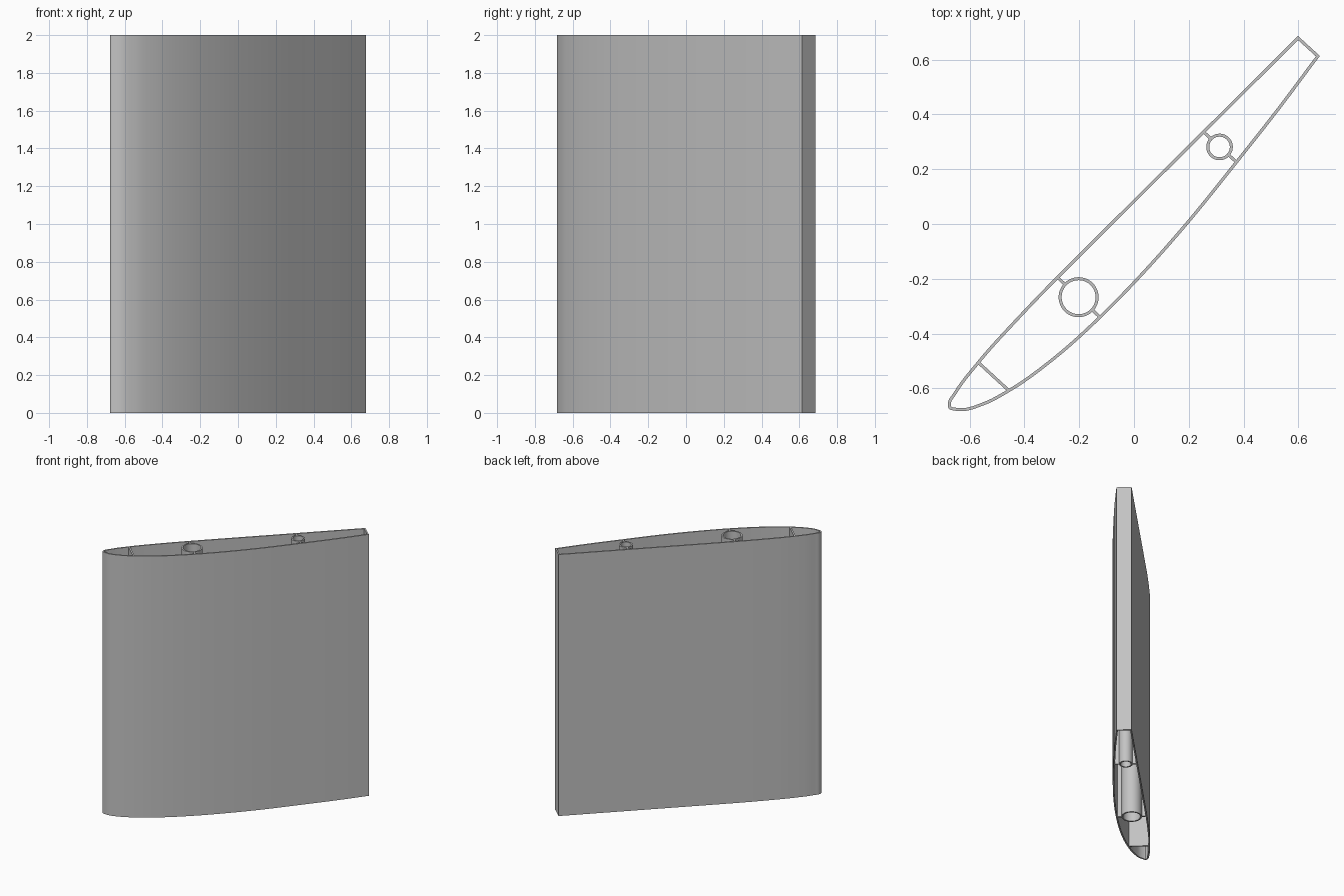
import bpy, bmesh, math
from mathutils import Vector

HEIGHT = 2.0
WALL = 0.011

cube = bpy.data.objects.get("Cube")
if cube:
    bpy.data.objects.remove(cube, do_unlink=True)

grey = bpy.data.materials.new("plain_grey")
grey.use_nodes = True
colour = (0.55, 0.55, 0.55, 1)
grey.diffuse_color = colour
grey.node_tree.nodes["Principled BSDF"].inputs["Base Color"].default_value = colour


def finish(name, bm, smooth=True):
    bmesh.ops.recalc_face_normals(bm, faces=bm.faces)
    mesh = bpy.data.meshes.new(name)
    bm.to_mesh(mesh)
    bm.free()
    mesh.materials.append(grey)
    obj = bpy.data.objects.new(name, mesh)
    bpy.context.collection.objects.link(obj)
    if smooth:
        bpy.ops.object.select_all(action="DESELECT")
        obj.select_set(True)
        bpy.context.view_layer.objects.active = obj
        bpy.ops.object.shade_smooth_by_angle(angle=math.radians(30))
    return obj


def hollow_prism(name, outer, inner):
    """Open-ended shell between two matching closed outlines."""
    bm = bmesh.new()
    loops = [[bm.verts.new((p.x, p.y, z)) for p in ring]
             for ring, z in ((outer, 0), (outer, HEIGHT), (inner, HEIGHT), (inner, 0))]
    n = len(outer)
    for k in range(4):
        a, b = loops[k], loops[(k + 1) % 4]
        for i in range(n):
            j = (i + 1) % n
            bm.faces.new((a[i], a[j], b[j], b[i]))
    return finish(name, bm)


def web(name, a, b, thickness=WALL):
    """Full-height flat plate between two plan points."""
    side = (b - a).orthogonal().normalized() * thickness / 2
    bm = bmesh.new()
    base = [bm.verts.new((p.x, p.y, 0)) for p in (a + side, b + side, b - side, a - side)]
    face = bm.faces.new(base)
    ext = bmesh.ops.extrude_face_region(bm, geom=[face])
    top = [v for v in ext["geom"] if isinstance(v, bmesh.types.BMVert)]
    bmesh.ops.translate(bm, verts=top, vec=(0, 0, HEIGHT))
    return finish(name, bm, smooth=False)


def plan(u, v):
    """Chord coordinates to plan, the chord lying on the diagonal."""
    return Vector((u + v, u - v)) / math.sqrt(2)


def spline(points, steps=6):
    """Smooth path through unevenly spaced points."""
    pts = [points[0] * 2 - points[1]] + points + [points[-1] * 2 - points[-2]]
    d = [(b - a).length for a, b in zip(pts, pts[1:])]

    def tangent(i):
        before, after = (pts[i] - pts[i - 1]) / d[i - 1], (pts[i + 1] - pts[i]) / d[i]
        return (before * d[i] + after * d[i - 1]) / (d[i - 1] + d[i])

    path = []
    for i in range(1, len(pts) - 2):
        m0, m1 = tangent(i) * d[i], tangent(i + 1) * d[i]
        for k in range(steps):
            t = k / steps
            h = t * t * (3 - 2 * t)
            path.append(pts[i] * (1 - h) + pts[i + 1] * h
                        + m0 * t * (1 - t) ** 2 - m1 * t * t * (1 - t))
    return path + [points[-1]]


def inset(ring, dist):
    """Mitred inward offset of a closed outline."""
    area = sum(a.x * b.y - b.x * a.y for a, b in zip(ring, ring[1:] + ring[:1]))
    sign = 1 if area > 0 else -1
    result = []
    for i, p in enumerate(ring):
        e0 = (p - ring[i - 1]).normalized()
        e1 = (ring[(i + 1) % len(ring)] - p).normalized()
        n0, n1 = Vector((-e0.y, e0.x)) * sign, Vector((-e1.y, e1.x)) * sign
        result.append(p + (n0 + n1) * dist / (1 + n0.dot(n1)))
    return result


# Outer skin: curved side, round nose, then flat side
profile = [(.913, .046), (.67, .081), (.425, .11), (.141, .14), (-.1, .155),
           (-.329, .158), (-.55, .146), (-.755, .112), (-.853, .081), (-.933, .032),
           (-.953, -.004), (-.942, -.018), (-.897, -.031), (-.757, -.05),
           (-.55, -.061), (-.335, -.065), (-.2, -.065)]
skin = spline([plan(*p) for p in profile]) + [plan(.908, -.062)]
hollow_prism("outer_skin", skin, inset(skin, WALL))

# Nose spar
web("nose_spar", Vector((-.567, -.506)), Vector((-.457, -.607)))


# Round tubes, each held by two short webs
def tube(name, centre, radius, wall, end_a, end_b, sides=48):
    c = Vector(centre)
    rings = [[c + Vector((math.cos(a), math.sin(a))) * r
              for a in (math.tau * i / sides for i in range(sides))]
             for r in (radius, radius - wall)]
    hollow_prism(name, *rings)
    for label, end in (("back", end_a), ("front", end_b)):
        e = Vector(end)
        start = c + (e - c).normalized() * (radius - wall / 2)
        web(f"{name}_{label}_web", start, e)


tube("large_tube", (-.202, -.267), .073, .011, (-.279, -.195), (-.125, -.339))
tube("small_tube", (.312, .281), .0485, .011, (.253, .337), (.374, .226))
